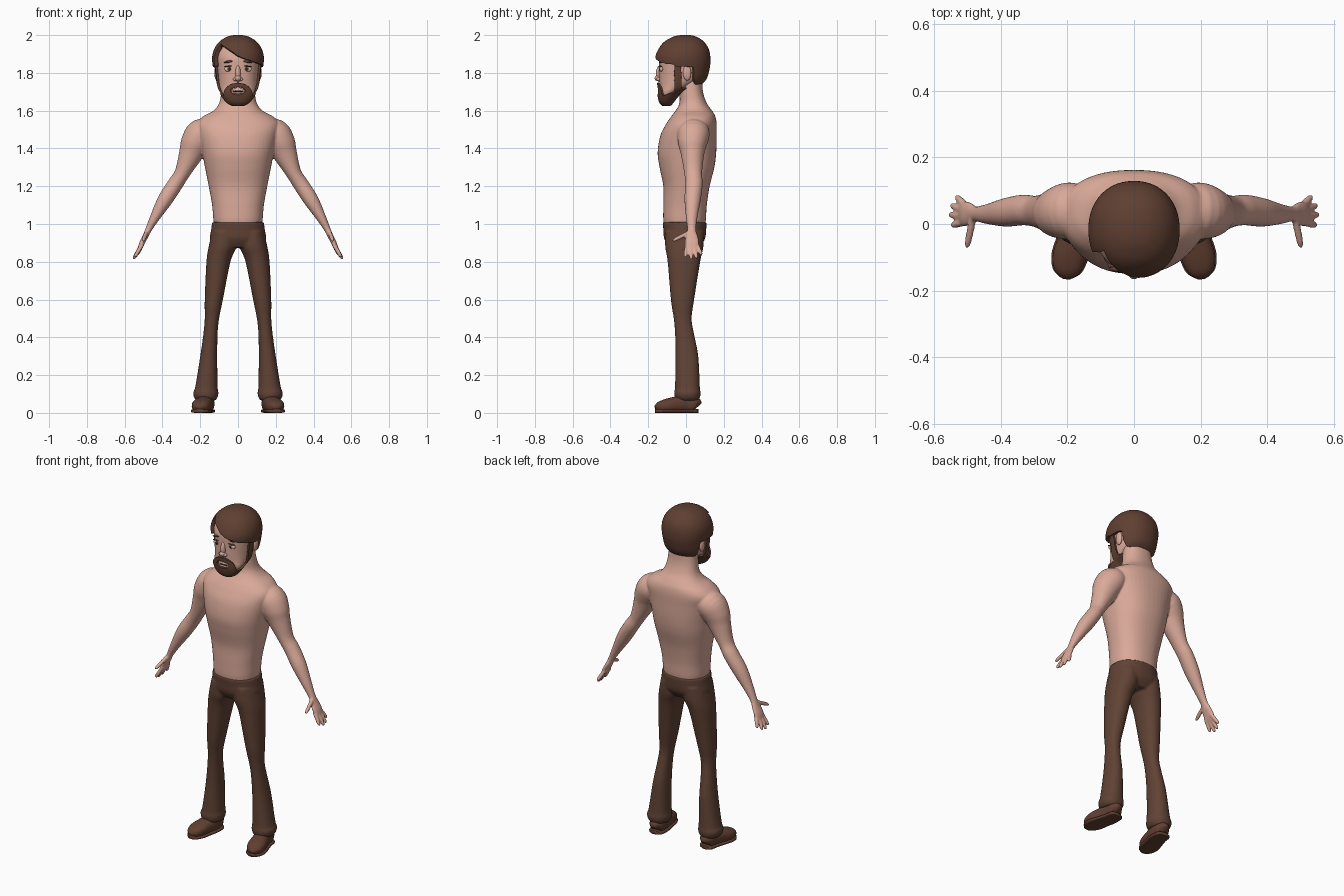
import bpy, bmesh, math
from mathutils import Vector
from mathutils.bvhtree import BVHTree

cube = bpy.data.objects.get("Cube")
if cube:
    bpy.data.objects.remove(cube, do_unlink=True)


def material(name, rgb):
    mat = bpy.data.materials.new(name)
    mat.use_nodes = True
    mat.diffuse_color = (*rgb, 1)
    bsdf = next(n for n in mat.node_tree.nodes if n.type == 'BSDF_PRINCIPLED')
    bsdf.inputs["Base Color"].default_value = (*rgb, 1)
    return mat


SKIN = material("skin", (0.70, 0.40, 0.32))
PALE = material("pale_eye_and_teeth", (0.72, 0.50, 0.40))
HAIR = material("hair_brown", (0.115, 0.050, 0.031))
CLOTH = material("trouser_brown", (0.118, 0.055, 0.035))
LEATHER = material("shoe_brown", (0.12, 0.05, 0.031))
DARK = material("dark_iris", (0.03, 0.015, 0.01))


def finish(bm, name, mat):
    bmesh.ops.recalc_face_normals(bm, faces=bm.faces)
    mesh = bpy.data.meshes.new(name)
    for f in bm.faces:
        f.smooth = True
    bm.to_mesh(mesh)
    bm.free()
    mesh.materials.append(mat)
    obj = bpy.data.objects.new(name, mesh)
    bpy.context.collection.objects.link(obj)
    return obj


def spline(rows, sub):
    """Catmull-Rom interpolation of section rows."""
    out = []
    for i in range(len(rows) - 1):
        a, b = rows[max(i - 1, 0)], rows[i]
        c, d = rows[i + 1], rows[min(i + 2, len(rows) - 1)]
        for k in range(sub):
            t = k / sub
            out.append([q + t / 2 * (r - p + t * (2*p - 5*q + 4*r - s + t * (3*q - p - 3*r + s)))
                        for p, q, r, s in zip(a, b, c, d)])
    return out + [list(rows[-1])]


def loft(bm, rows, ref=None, power=1.0, seg=48, sub=5, side=1):
    """Closed tube through rows of x, y, z, radius_u, radius_v; flat rings if ref is None."""
    rows = spline(rows, sub)
    rings = []
    for i, (x, y, z, ru, rv) in enumerate(rows):
        u, v = Vector((1, 0, 0)), Vector((0, 1, 0))
        if ref:
            ahead, back = rows[min(i + 1, len(rows) - 1)], rows[max(i - 1, 0)]
            t = (Vector(ahead[:3]) - Vector(back[:3])).normalized()
            u = t.cross(Vector(ref)).normalized()
            v = u.cross(t)
        ring = []
        for k in range(seg):
            a = math.tau * k / seg
            c, s = (math.copysign(abs(w) ** power, w) for w in (math.cos(a), math.sin(a)))
            p = Vector((x, y, z)) + u * (c * max(ru, 0.001)) + v * (s * max(rv, 0.001))
            ring.append(bm.verts.new((p.x * side, p.y, max(p.z, 0))))
        rings.append(ring)
    for r0, r1 in zip(rings, rings[1:]):
        for k in range(seg):
            j = (k + 1) % seg
            bm.faces.new((r0[k], r0[j], r1[j], r1[k]))
    bm.faces.new(rings[0])
    bm.faces.new(rings[-1])


def section(z, x0, x1, front, back):
    return ((x0 + x1) / 2, (front + back) / 2, z, (x1 - x0) / 2, (back - front) / 2)


def centred(rows):
    return [section(z, -w, w, f, b) for z, w, f, b in rows]


def fuse(obj, voxel, repeat):
    m = obj.modifiers.new("fuse", 'REMESH')
    m.mode, m.voxel_size, m.use_smooth_shade = 'VOXEL', voxel, True
    m = obj.modifiers.new("soften", 'SMOOTH')
    m.factor, m.iterations = 0.5, repeat


def blob(name, centre, radii, mat, tilt=0):
    bm = bmesh.new()
    bmesh.ops.create_uvsphere(bm, u_segments=24, v_segments=16, radius=1)
    obj = finish(bm, name, mat)
    obj.location, obj.scale, obj.rotation_euler = centre, radii, (0, tilt, 0)
    return obj


# Bare torso, neck, arms and hands, fused into one skin
bm = bmesh.new()
loft(bm, centred([
    (0.97, 0.12, -0.11, 0.095), (1.02, 0.13, -0.12, 0.105), (1.1, 0.137, -0.12, 0.11),
    (1.2, 0.155, -0.12, 0.125), (1.3, 0.175, -0.14, 0.15), (1.38, 0.19, -0.15, 0.16),
    (1.47, 0.21, -0.135, 0.162), (1.53, 0.22, -0.105, 0.162), (1.57, 0.185, -0.078, 0.155),
    (1.6, 0.13, -0.055, 0.138), (1.64, 0.1, -0.035, 0.11), (1.7, 0.088, -0.035, 0.09),
    (1.78, 0.08, -0.04, 0.085)]), power=0.88)
arm = [(0.13, 0.04, 1.49, 0.05, 0.07), (0.19, 0.04, 1.48, 0.08, 0.085),
       (0.225, 0.035, 1.43, 0.078, 0.078), (0.25, 0.035, 1.37, 0.064, 0.062),
       (0.295, 0.038, 1.27, 0.041, 0.047), (0.333, 0.042, 1.21, 0.041, 0.046),
       (0.385, 0.035, 1.13, 0.04, 0.043), (0.437, 0.03, 1.04, 0.027, 0.031),
       (0.474, 0.03, 0.97, 0.017, 0.023), (0.49, 0.03, 0.935, 0.015, 0.033),
       (0.508, 0.031, 0.9, 0.014, 0.038), (0.52, 0.031, 0.872, 0.011, 0.034)]
fingers = [((0.505, 0.055, 0.895), (0.535, 0.083, 0.835)), ((0.51, 0.04, 0.89), (0.55, 0.057, 0.817)),
           ((0.51, 0.023, 0.89), (0.555, 0.028, 0.812)), ((0.505, 0.006, 0.895), (0.548, -0.004, 0.823)),
           ((0.485, 0.015, 0.955), (0.503, -0.072, 0.91))]
for side in (-1, 1):
    loft(bm, arm, ref=(0, 1, 0), seg=32, side=side)
    for root, tip in fingers:
        a, b = Vector(root), Vector(tip)
        loft(bm, [(*a.lerp(b, t), r, r) for t, r in
                  ((0, 0.011), (0.5, 0.011), (0.85, 0.0095), (0.97, 0.006), (1, 0.002))],
             ref=(0, 1, 0), seg=16, sub=3, side=side)
fuse(finish(bm, "body", SKIN), 0.005, 5)

# Flared trousers
bm = bmesh.new()
loft(bm, centred([(0.875, 0.13, -0.09, 0.07), (0.92, 0.149, -0.115, 0.1),
                  (0.97, 0.142, -0.12, 0.107), (1.01, 0.137, -0.123, 0.108)]), power=0.9)
leg = [section(*r) for r in [
    (0.065, 0.12, 0.22, -0.05, 0.065), (0.085, 0.107, 0.234, -0.06, 0.075),
    (0.11, 0.104, 0.237, -0.062, 0.077), (0.14, 0.108, 0.226, -0.058, 0.073),
    (0.3, 0.11, 0.2, -0.055, 0.065), (0.42, 0.108, 0.183, -0.058, 0.042),
    (0.5, 0.1, 0.176, -0.065, 0.03), (0.6, 0.08, 0.176, -0.08, 0.043),
    (0.8, 0.04, 0.167, -0.097, 0.075), (0.88, 0.008, 0.155, -0.11, 0.092),
    (0.96, 0.005, 0.138, -0.11, 0.095)]]
for side in (-1, 1):
    loft(bm, leg, power=0.92, side=side)
fuse(finish(bm, "trousers", CLOTH), 0.007, 3)

# Shoes with a thin sole, toes turned out
shoe = [(0.167, 0.064, 0.035, 0.012, 0.02), (0.168, 0.05, 0.045, 0.038, 0.04),
        (0.17, 0, 0.048, 0.045, 0.047), (0.182, -0.05, 0.044, 0.048, 0.043),
        (0.194, -0.1, 0.038, 0.051, 0.037), (0.201, -0.14, 0.031, 0.04, 0.028),
        (0.204, -0.162, 0.024, 0.015, 0.013)]
for side, word in ((-1, "right"), (1, "left")):
    for part, rows, power in (("shoe", shoe, 0.85), ("sole", [
            (x, y, 0.01, w + 0.004, 0.01) for x, y, z, w, h in shoe], 0.5)):
        bm = bmesh.new()
        loft(bm, rows, ref=(0, 0, 1), power=power, seg=32, side=side)
        finish(bm, f"{word}_{part}", LEATHER)

# Head
skull = centred([
    (1.637, 0.03, -0.122, -0.085), (1.65, 0.052, -0.132, -0.075), (1.675, 0.073, -0.138, -0.055),
    (1.7, 0.087, -0.14, -0.03), (1.73, 0.097, -0.14, 0.03), (1.77, 0.105, -0.142, 0.085),
    (1.83, 0.112, -0.143, 0.105), (1.88, 0.116, -0.142, 0.108), (1.92, 0.106, -0.125, 0.1),
    (1.95, 0.084, -0.1, 0.08), (1.97, 0.054, -0.065, 0.052), (1.978, 0.025, -0.035, 0.025),
    (1.98, 0.004, -0.01, 0.002)])


def skull_mesh():
    bm = bmesh.new()
    loft(bm, skull, power=0.92, seg=128, sub=8)
    bmesh.ops.recalc_face_normals(bm, faces=bm.faces)
    return bm


bm = skull_mesh()
surface = BVHTree.FromBMesh(bm)
finish(bm, "head", SKIN)


def face_y(x, z):
    return surface.ray_cast(Vector((x, -1, z)), Vector((0, 1, 0)))[0].y


def hair_rule(x, y, z):
    if y > 0.035:
        return z > 1.755
    if y > -0.06:
        return z > 1.84
    if x < -0.08:
        return y > -0.075 and z > 1.83
    return z > (1.885 - 0.7 * x if x < 0 else 1.885 - 0.35 * x)


def beard_rule(x, y, z):
    if (x / 0.038) ** 2 + ((z - 1.705) / 0.02) ** 2 < 1:
        return y > -0.05
    sideburn = -0.06 < y < -0.025 and z < 1.86
    jaw = y < 0 and z < 1.675 + 0.42 * (y + 0.13)
    goatee = y < -0.06 and (x / 0.07) ** 2 + ((z - 1.685) / 0.063) ** 2 < 1
    return sideburn or jaw or goatee


# Hair cap and beard are thick shells grown from the skull
for name, rule, depth in (("hair", hair_rule, 0.021), ("beard", beard_rule, 0.012)):
    bm = skull_mesh()
    drop = [f for f in bm.faces if not rule(*f.calc_center_median())]
    bmesh.ops.delete(bm, geom=drop, context='FACES')
    for _ in range(8):
        moved = {}
        for v in bm.verts:
            near = [e.other_vert(v).co for e in v.link_edges if e.is_boundary]
            if len(near) == 2:
                moved[v] = (near[0] + near[1] + 2 * v.co) / 4
        for v, co in moved.items():
            v.co = co
    shell = finish(bm, name, HAIR)
    m = shell.modifiers.new("thickness", 'SOLIDIFY')
    m.thickness, m.offset = depth, 1
    m = shell.modifiers.new("round_rim", 'BEVEL')
    m.width, m.segments, m.limit_method, m.angle_limit = 0.004, 2, 'ANGLE', 1.0

# Nose and mouth
blob("nose_bridge", (0, -0.138, 1.795), (0.015, 0.021, 0.045), SKIN)
blob("nose_tip", (0, -0.147, 1.772), (0.017, 0.019, 0.016), SKIN)
blob("teeth", (0, face_y(0, 1.712), 1.711), (0.028, 0.004, 0.007), PALE)
blob("mouth_gap", (0, face_y(0, 1.702), 1.702), (0.029, 0.004, 0.003), DARK)
blob("lower_lip", (0, face_y(0, 1.694), 1.694), (0.025, 0.008, 0.006), SKIN)

# Paired face parts
for side, word in ((-1, "right"), (1, "left")):
    y = face_y(side * 0.05, 1.82)
    blob(f"{word}_eye", (side * 0.05, y + 0.003, 1.82), (0.022, 0.01, 0.014), PALE)
    blob(f"{word}_iris", (side * 0.047, y - 0.005, 1.82), (0.009, 0.004, 0.01), HAIR)
    blob(f"{word}_pupil", (side * 0.047, y - 0.008, 1.82), (0.004, 0.002, 0.005), DARK)
    blob(f"{word}_upper_lid", (side * 0.05, y - 0.001, 1.835), (0.024, 0.009, 0.003), HAIR, side * 0.1)
    blob(f"{word}_eyebrow", (side * 0.047, face_y(side * 0.047, 1.86), 1.86),
         (0.028, 0.008, 0.006), HAIR, side * 0.2)
    blob(f"{word}_nostril_wing", (side * 0.015, -0.142, 1.766), (0.011, 0.014, 0.01), SKIN)
    blob(f"{word}_ear", (side * 0.112, 0.006, 1.8), (0.013, 0.022, 0.04), SKIN)
